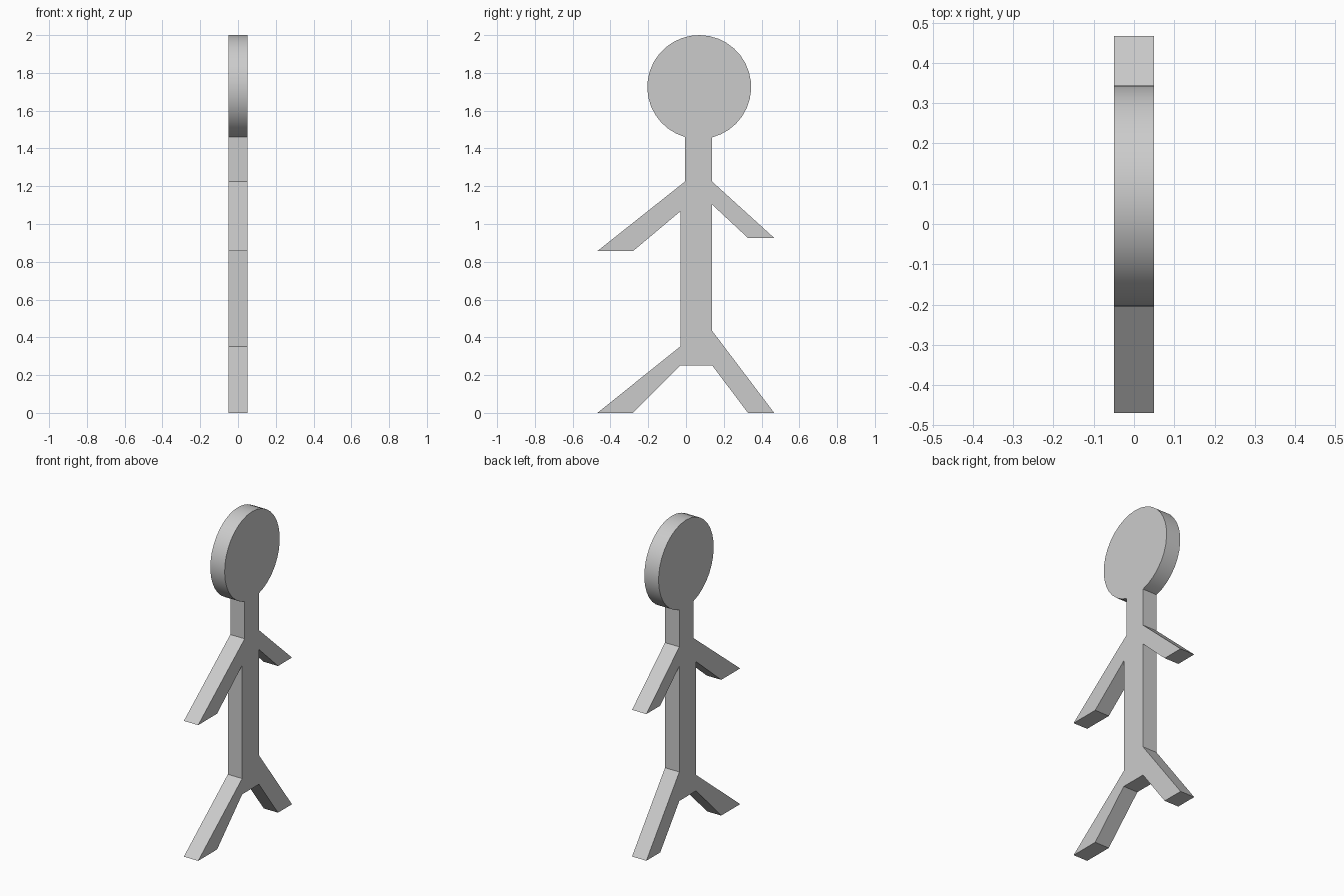
import bpy, bmesh, math

if "Cube" in bpy.data.objects:
    bpy.data.objects.remove(bpy.data.objects["Cube"])

THICK = 0.1
HEAD_Y, HEAD_Z, HEAD_R = 0.07, 1.725, 0.275
NECK_L, NECK_R = -0.005, 0.138
ARC_STEPS = 32

# Limbs, torso and neck outline (y, z), from left neck down and round to right neck
outline = [
    (NECK_L, 1.225),
    (-0.469, 0.857), (-0.28, 0.857), (-0.03, 1.067),                 # front arm
    (-0.03, 0.352), (-0.469, 0.0), (-0.28, 0.0), (-0.03, 0.252),     # front leg
    (0.138, 0.252), (0.328, 0.0), (0.467, 0.0), (0.138, 0.435),      # back leg
    (0.138, 1.103), (0.328, 0.926), (0.467, 0.926), (NECK_R, 1.225), # back arm
]

# Round head: arc from the right neck edge over the top to the left neck edge
start = -math.acos((NECK_R - HEAD_Y) / HEAD_R)
end = 2 * math.pi - math.acos((NECK_L - HEAD_Y) / HEAD_R)
for i in range(ARC_STEPS + 1):
    a = start + (end - start) * i / ARC_STEPS
    outline.append((HEAD_Y + HEAD_R * math.cos(a), HEAD_Z + HEAD_R * math.sin(a)))

# Flat cut-out figure: extrude the silhouette along x
bm = bmesh.new()
face = bm.faces.new([bm.verts.new((-THICK / 2, y, z)) for y, z in outline])
ext = bmesh.ops.extrude_face_region(bm, geom=[face], use_keep_orig=True)
verts = [g for g in ext["geom"] if isinstance(g, bmesh.types.BMVert)]
bmesh.ops.translate(bm, verts=verts, vec=(THICK, 0, 0))
bmesh.ops.recalc_face_normals(bm, faces=bm.faces[:])

mesh = bpy.data.meshes.new("flat_figure")
bm.to_mesh(mesh)
bm.free()
figure = bpy.data.objects.new("flat_figure", mesh)
bpy.context.collection.objects.link(figure)

# Smooth head rim, sharp corners elsewhere
bpy.context.view_layer.objects.active = figure
figure.select_set(True)
bpy.ops.object.shade_smooth_by_angle(angle=math.radians(20))
